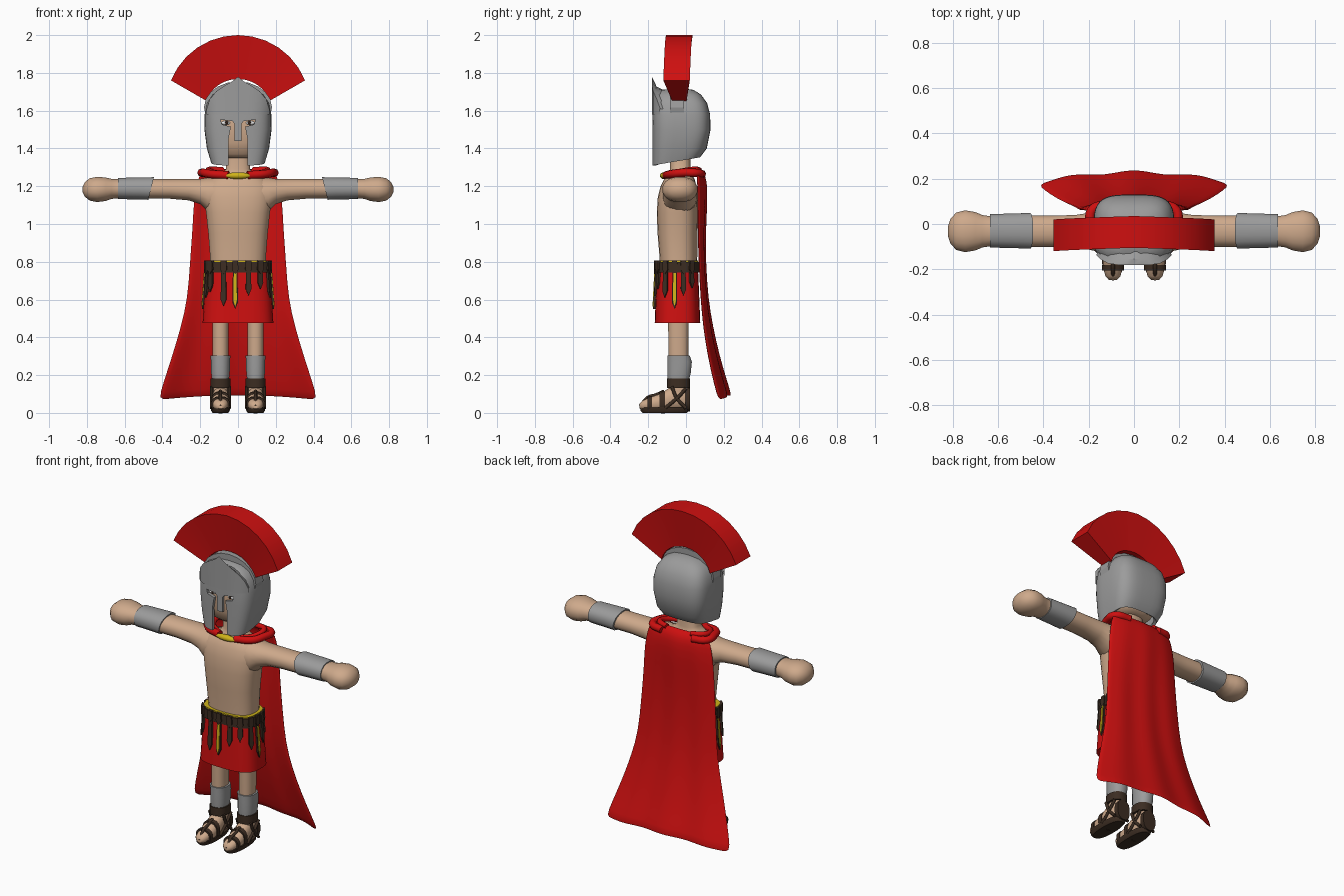
import bpy, bmesh, math
from mathutils import Vector

if "Cube" in bpy.data.objects:
    bpy.data.objects.remove(bpy.data.objects["Cube"])

COLOURS = dict(skin=(.62, .40, .26), red=(.62, .005, .005), steel=(.33, .33, .33),
               leather=(.045, .026, .016), gold=(.62, .45, .01),
               eye_white=(.8, .8, .8), eye_dark=(.03, .015, .01))
MATS = {}
for key, c in COLOURS.items():
    MATS[key] = bpy.data.materials.new(key)
    MATS[key].diffuse_color = (*c, 1)


def finish(ob, angle=40):
    bpy.ops.object.select_all(action='DESELECT')
    bpy.context.view_layer.objects.active = ob
    ob.select_set(True)
    for m in list(ob.modifiers):
        bpy.ops.object.modifier_apply(modifier=m.name)
    bpy.ops.object.shade_smooth_by_angle(angle=math.radians(angle))
    return ob


def mesh(name, mat, verts, faces):
    me = bpy.data.meshes.new(name)
    me.from_pydata(verts, [], faces)
    bm = bmesh.new()
    bm.from_mesh(me)
    bmesh.ops.recalc_face_normals(bm, faces=bm.faces)
    bm.to_mesh(me)
    bm.free()
    me.materials.append(MATS[mat])
    ob = bpy.data.objects.new(name, me)
    bpy.context.collection.objects.link(ob)
    return ob


def loft(name, mat, rings, axis='z', sides=20, p=2.0, cap_start=True, cap_end=True):
    """Rings are (position on axis, centre a, centre b, radius a, radius b)."""
    verts, faces = [], []
    for t, ca, cb, ra, rb in rings:
        for i in range(sides):
            th = 2 * math.pi * (i + .5) / sides
            c, s = math.cos(th), math.sin(th)
            a = ca + ra * math.copysign(abs(c) ** (2 / p), c)
            b = cb + rb * math.copysign(abs(s) ** (2 / p), s)
            verts.append({'x': (t, a, b), 'y': (a, t, b), 'z': (a, b, t)}[axis])
    for k in range(len(rings) - 1):
        for i in range(sides):
            j, o = (i + 1) % sides, k * sides
            faces.append((o + i, o + j, o + sides + j, o + sides + i))
    if cap_start:
        faces.append(tuple(range(sides)))
    if cap_end:
        faces.append(tuple(range(len(verts) - sides, len(verts))))
    return mesh(name, mat, verts, faces)


def tube(name, mat, pts, r):
    cu = bpy.data.curves.new(name, 'CURVE')
    cu.dimensions, cu.bevel_depth, cu.bevel_resolution = '3D', r, 2
    cu.resolution_u, cu.use_fill_caps = 5, True
    sp = cu.splines.new('BEZIER')
    sp.bezier_points.add(len(pts) - 1)
    for bp, co in zip(sp.bezier_points, pts):
        bp.co = co
        bp.handle_left_type = bp.handle_right_type = 'AUTO'
    cu.materials.append(MATS[mat])
    ob = bpy.data.objects.new(name, cu)
    bpy.context.collection.objects.link(ob)
    return ob


def ball(name, mat, loc, radii):
    bpy.ops.mesh.primitive_uv_sphere_add(segments=16, ring_count=8, location=loc)
    ob = bpy.context.object
    ob.name, ob.scale = name, radii
    ob.data.materials.append(MATS[mat])
    return finish(ob)


def arch(name, mat, ri, ro, hi, ho, ai, ao, lean, cy, n=12):
    """Sweep a wedge section over the head; radii are (x, z) pairs."""
    verts, faces = [], []
    for k in range(n + 1):
        f = k / n
        for (rx, rz), h, a0, ln in ((ri, hi, ai, 0), (ro, ho, ao, lean)):
            a = math.radians(a0 + (180 - 2 * a0) * f)
            y = cy - ln * abs(2 * f - 1)
            for sgn in (-1, 1):
                verts.append((rx * math.cos(a), y + sgn * h, 1.6175 + rz * math.sin(a)))
    for k in range(n):
        o = 4 * k
        for a, b in ((0, 1), (1, 3), (3, 2), (2, 0)):
            faces.append((o + a, o + b, o + 4 + b, o + 4 + a))
    faces += [(0, 1, 3, 2), (4 * n, 4 * n + 1, 4 * n + 3, 4 * n + 2)]
    return finish(mesh(name, mat, verts, faces), 20)


# Torso, neck and head
finish(loft('torso', 'skin', [
    (.70, 0, -.045, .15, .095), (.82, 0, -.04, .148, .1), (.95, 0, -.045, .158, .106),
    (1.06, 0, -.045, .17, .11), (1.14, 0, -.045, .182, .105), (1.20, 0, -.04, .18, .095),
    (1.235, 0, -.035, .15, .082), (1.265, 0, -.03, .085, .06), (1.29, 0, -.03, .065, .055),
    (1.37, 0, -.03, .065, .055)], sides=28, p=2.6), 60)
finish(loft('head', 'skin', [
    (1.35, 0, -.04, .07, .07), (1.37, 0, -.035, .11, .1), (1.43, 0, -.03, .138, .125),
    (1.53, 0, -.028, .15, .132), (1.62, 0, -.03, .14, .12), (1.67, 0, -.035, .09, .07)],
    sides=28, p=3), 60)
for s in (1, -1):
    ball('eye', 'eye_white', (s * .064, -.152, 1.535), (.026, .012, .011))
    ball('pupil', 'eye_dark', (s * .06, -.16, 1.536), (.009, .007, .01))

# Helmet shell with the face opening cut out
shell = [(1.31, .143, -.178, .075), (1.40, .165, -.178, .11), (1.50, .178, -.178, .13),
         (1.58, .177, -.178, .128), (1.64, .165, -.176, .112), (1.685, .135, -.165, .08),
         (1.71, .085, -.13, .04), (1.717, .03, -.07, -.01)]
helmet = loft('helmet', 'steel', [(z, 0, (f + b) / 2, h, (b - f) / 2) for z, h, f, b in shell],
              sides=40, p=3.6, cap_start=False)
for v in helmet.data.vertices:
    if v.co.z < 1.35:
        v.co.z += .17 * (v.co.y + .178)
sol = helmet.modifiers.new('thickness', 'SOLIDIFY')
sol.thickness, sol.offset = .018, -1
half = [(.05, 1.2), (.05, 1.45), (.038, 1.515), (.085, 1.527), (.092, 1.552),
        (.03, 1.545), (.018, 1.53), (.018, 1.44)]
outline = half + [(-x, z) for x, z in reversed(half)]
n = len(outline)
cutter = mesh('face_cutter', 'steel',
              [(x, y, z) for y in (-.3, -.1) for x, z in outline],
              [tuple(range(n)), tuple(range(n, 2 * n))] +
              [(i, (i + 1) % n, n + (i + 1) % n, n + i) for i in range(n)])
cutter.hide_render = True
cut = helmet.modifiers.new('opening', 'BOOLEAN')
cut.operation, cut.solver, cut.object = 'DIFFERENCE', 'EXACT', cutter
finish(helmet)
bpy.data.objects.remove(cutter)

# Pointed brow rising from the helmet front
right = [(0, 1.78, 1.70), (.03, 1.755, 1.70), (.07, 1.733, 1.70), (.115, 1.703, 1.685),
         (.15, 1.66, 1.65), (.166, 1.61, 1.61)]
prof = [(-x, a, b) for x, a, b in reversed(right[1:])] + right
rows = [[(x, -.181 + .05 * (abs(x) / .17) ** 5, 1.58) for x, a, b in prof],
        [(x, -.181 + .05 * (abs(x) / .17) ** 5, a) for x, a, b in prof],
        [(x * .95, -.155 + .05 * (abs(x) / .17) ** 5, (a + 2 * b) / 3) for x, a, b in prof],
        [(x * .85, -.10, b) for x, a, b in prof]]
w = len(prof)
finish(mesh('brow', 'steel', sum(rows, []),
            [(r * w + i, r * w + i + 1, r * w + w + i + 1, r * w + w + i)
             for r in range(3) for i in range(w - 1)]), 35)

# Crest and its holder
arch('crest', 'red', (.169, .15), (.3825, .3825), .038, .07, 12.8, 21.9, .015, -.035)
arch('crest_holder', 'steel', (.14, .1), (.18, .137), .037, .037, -18, -18, 0, -.047)

for s in (1, -1):
    # Arm with round hand, and bracer
    arm = [(.10, 1.15, .095, .10), (.16, 1.155, .092, .092), (.2, 1.172, .082, .068),
           (.26, 1.182, .073, .058), (.36, 1.186, .07, .053), (.5, 1.187, .07, .053),
           (.64, 1.187, .068, .052), (.67, 1.186, .073, .054), (.70, 1.184, .086, .063),
           (.745, 1.183, .094, .068), (.785, 1.183, .084, .06), (.81, 1.183, .055, .04),
           (.822, 1.183, .02, .015)]
    finish(loft('arm', 'skin', [(s * x, -.032, z, a, b) for x, z, a, b in arm], 'x', 16, 2.2), 60)
    bracer = loft('bracer', 'steel', [(s * x, -.03, 1.188, r, r * .76)
                                      for x, r in ((.46, .08), (.52, .078), (.635, .075))], 'x', 16, 2.3)
    for v in bracer.data.vertices:
        if abs(v.co.x) < .5:
            v.co.x -= s * .25 * (v.co.z - 1.188)
    finish(bracer)

    # Leg, greave and ankle cuff
    cx = s * .093
    finish(loft('leg', 'skin', [(z, cx, -.04, rx, ry) for z, rx, ry in
                ((.08, .04, .05), (.2, .042, .052), (.52, .044, .056))], sides=16, p=2.3))
    finish(loft('greave', 'steel', [(z, cx, y, rx, ry) for z, y, rx, ry in
                ((.18, -.04, .046, .058), (.21, -.037, .05, .063), (.27, -.034, .051, .066),
                 (.305, -.04, .054, .06))], sides=16, p=2.3))
    finish(loft('ankle_cuff', 'leather', [(z, cx, -.04, .054, .062) for z in (.132, .182)],
                sides=16, p=2.3))

    # Foot, sole and sandal straps
    finish(loft('foot', 'skin', [(y, cx, z, rx, rz) for y, z, rx, rz in
                ((-.247, .035, .018, .012), (-.23, .04, .034, .025), (-.19, .045, .045, .038),
                 (-.13, .055, .047, .05), (-.09, .07, .045, .062), (-.03, .08, .044, .065),
                 (.015, .07, .03, .05))], 'y', 14, 2.3), 60)
    finish(loft('sole', 'leather', [(z, cx, -.113, rx, ry) for z, rx, ry in
                ((0, .042, .118), (.012, .05, .13), (.03, .051, .131))], sides=20, p=2.5))
    for y0, y1, z, rx, rz in ((-.205, -.18, .045, .05, .041), (-.14, -.112, .056, .051, .057),
                              (-.005, .022, .07, .044, .06)):
        finish(loft('sandal_strap', 'leather', [(y0, cx, z, rx, rz), (y1, cx, z, rx, rz + .003)],
                    'y', 14, 2.4))
    tube('toe_strap', 'leather', [(cx, -.115, .115), (cx, -.16, .095), (cx, -.2, .083),
                                  (cx, -.243, .035)], .009)
    for k in (1, -1):
        x = cx + k * .047
        tube('side_strap', 'leather', [(x, -.075, .14), (x, -.05, .08), (x, .0, .025)], .009)
        tube('side_strap', 'leather', [(x, .0, .13), (x, -.04, .085), (x, -.11, .025)], .009)

    # Cape collar folded over the shoulder
    tube('collar', 'red', [(s * .1, .085, 1.265), (s * .185, .06, 1.27), (s * .185, -.01, 1.272),
                           (s * .15, -.075, 1.265), (s * .05, -.105, 1.258)], .022)
    tube('collar_fold', 'red', [(s * .08, .07, 1.285), (s * .15, .04, 1.288),
                                (s * .14, -.04, 1.275), (s * .06, -.095, 1.262)], .016)
ball('clasp', 'gold', (0, -.118, 1.256), (.068, .02, .018))

# Cape: rows of height, half width, middle depth, edge depth
rows = [(1.29, .15, .06, .05), (1.27, .20, .088, .06), (1.23, .215, .105, .065),
        (1.13, .235, .108, .07), (1.0, .24, .1, .07), (.8, .255, .098, .078),
        (.6, .268, .112, .09), (.45, .305, .137, .105), (.3, .35, .17, .13),
        (.15, .40, .212, .165), (.065, .425, .238, .19)]
cols, verts = 17, []
for k, (z, hw, ym, ye) in enumerate(rows):
    f = k / (len(rows) - 1)
    for i in range(cols):
        u = 2 * i / (cols - 1) - 1
        y = ym + (ye - ym) * u * u + .008 * f * (math.cos(3 * math.pi * u) - 1)
        verts.append((hw * u, y, z + .025 * f ** 4 * (1 - u * u)))
cape = mesh('cape', 'red', verts, [
    (k * cols + i, k * cols + i + 1, (k + 1) * cols + i + 1, (k + 1) * cols + i)
    for k in range(len(rows) - 1) for i in range(cols - 1)])
cape.modifiers.new('thickness', 'SOLIDIFY').thickness = .014
cape.modifiers['thickness'].offset = 0
cape.modifiers.new('smooth', 'SUBSURF').levels = 1
finish(cape, 60)

# Skirt, belt and gold belt trim
finish(loft('skirt', 'red', [(z, 0, -.045, a, b) for z, a, b in
            ((.475, .188, .121), (.6, .18, .116), (.79, .163, .108))], sides=32, p=3))
finish(loft('belt', 'leather', [(z, 0, -.045, .174, .116) for z in (.742, .8)], sides=32, p=3))
finish(loft('belt_trim', 'gold', [(z, 0, -.045, .166, .11) for z in (.79, .808)], sides=32, p=3))


def hang(name, mat, x, y, nx, ny, top, bottom, width, depth, flare=.05):
    """Pointed strap hanging on the skirt, facing (nx, ny)."""
    nrm, tan = Vector((nx, ny, 0)).normalized(), Vector((-ny, nx, 0)).normalized()
    tip = min(.035, (top - bottom) / 3)
    pts = [(-.8, top), (.8, top), (1, bottom + tip), (0, bottom), (-1, bottom + tip)]
    verts = []
    for d in (-.01, depth):
        for u, z in pts:
            c = Vector((x, y, z)) + tan * u * width + nrm * (d + flare * (.79 - z))
            verts.append(c)
    mesh(name, mat, verts, [(0, 1, 2, 3, 4), (5, 6, 7, 8, 9)] +
         [(i, (i + 1) % 5, 5 + (i + 1) % 5, 5 + i) for i in range(5)])


def rim(v, a, b):
    return b * (1 - (abs(v) / a) ** 3) ** (1 / 3)


# Straps across the front
for x, low, gold in ((-.14, .64, 0), (-.075, .565, 0), (-.015, .55, 1), (.055, .62, 0), (.115, .655, 0)):
    y = -.045 - rim(x, .166, .109)
    nx, ny = x * abs(x) / .166 ** 3, -((y + .045) ** 2) / .109 ** 3
    hang('front_strap', 'leather', x, y, nx, ny, .76, low, .015, .008)
    hang('belt_stud', 'leather', x, y, nx, ny, .806, .735, .018, .016, 0)
    if gold:
        hang('front_strap_trim', 'gold', x, y, nx, ny, .74, low + .012, .009, .012)
# Straps down both sides
for s in (1, -1):
    for y, low, gold in ((-.105, .61, 0), (-.06, .55, 1), (-.015, .62, 0), (.025, .66, 0)):
        x = s * rim(y + .045, .109, .166)
        nx, ny = s * x * x / .166 ** 3, (y + .045) * abs(y + .045) / .109 ** 3
        hang('side_skirt_strap', 'leather', x, y, nx, ny, .76, low, .014, .008, .07)
        hang('belt_stud', 'leather', x, y, nx, ny, .806, .735, .016, .014, 0)
        if gold:
            hang('side_strap_trim', 'gold', x, y, nx, ny, .74, low + .012, .008, .012, .07)

for m in bpy.data.materials:
    if m.users and not m.is_grease_pencil:
        m.use_nodes = True
        m.node_tree.nodes["Principled BSDF"].inputs["Base Color"].default_value = m.diffuse_color
